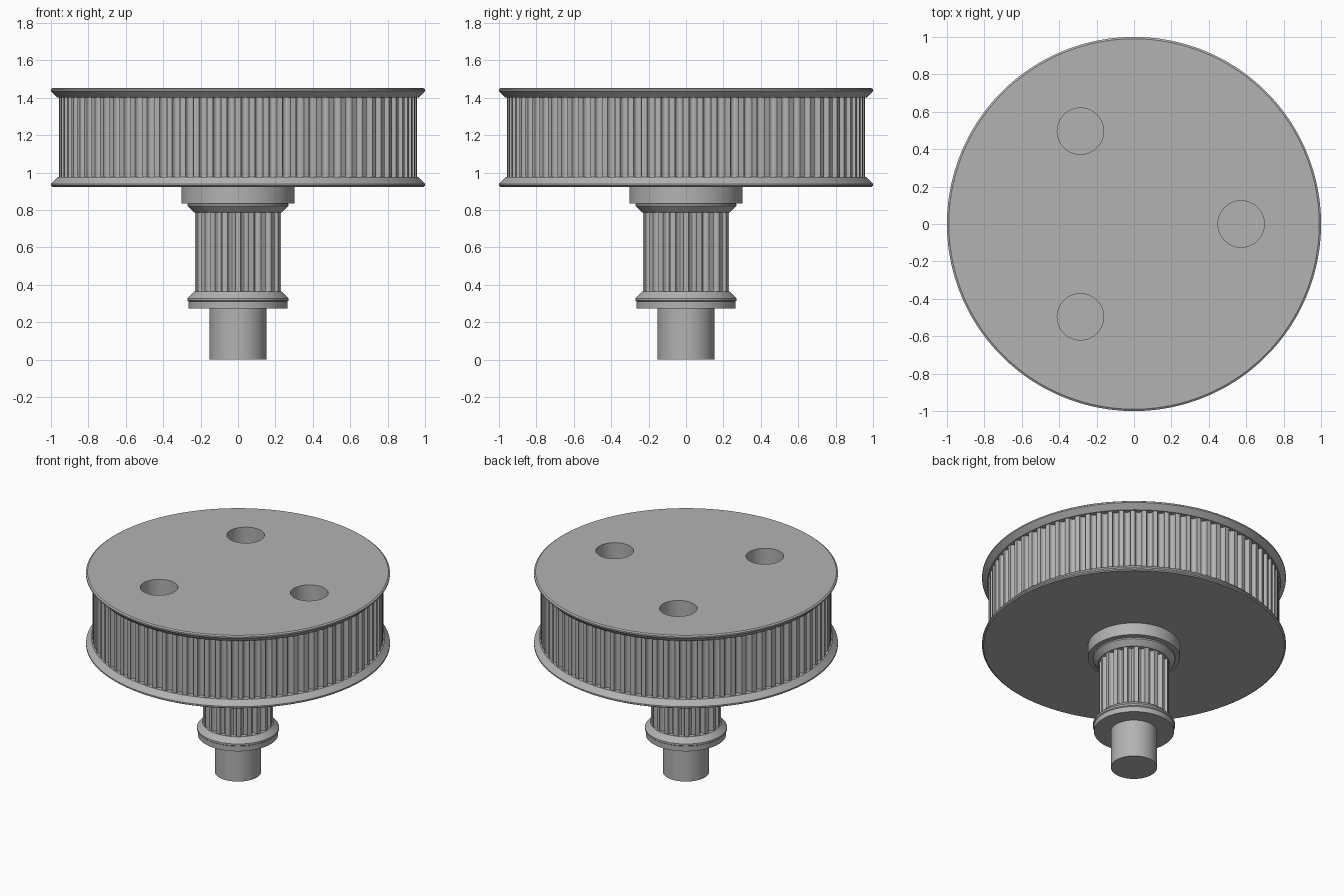
import bpy
import bmesh
from math import sin, cos, pi, radians

if "Cube" in bpy.data.objects:
    bpy.data.objects.remove(bpy.data.objects["Cube"], do_unlink=True)

grey = bpy.data.materials.new("machined grey")
grey.use_nodes = True
COLOUR = (0.45, 0.45, 0.45, 1)
grey.diffuse_color = COLOUR
grey.node_tree.nodes["Principled BSDF"].inputs["Base Color"].default_value = COLOUR


def tooth_pattern(teeth, depth, steps=8):
    """Angles and groove depths round a belt wheel, one tooth centred on +x."""
    pattern = []
    for i in range(teeth):
        for k in range(steps + 1):
            a = pi * k / steps
            turn = (i + 0.5 - 0.3 * cos(a)) / teeth
            pattern.append((2 * pi * turn, depth * sin(a)))
    return pattern


def plain_pattern(sides):
    return [(2 * pi * i / sides, 0) for i in range(sides)]


def lathe(name, profile, pattern):
    """Closed solid from (radius, z, grooved) rings, bottom to top."""
    bm = bmesh.new()
    rings = []
    for r, z, grooved in profile:
        rings.append([bm.verts.new(((r - d * grooved) * cos(a),
                                    (r - d * grooved) * sin(a), z))
                      for a, d in pattern])
    n = len(pattern)
    for low, high in zip(rings, rings[1:]):
        for i in range(n):
            j = (i + 1) % n
            bm.faces.new((low[i], low[j], high[j], high[i]))
    bm.faces.new(rings[0][::-1])
    bm.faces.new(rings[-1])
    mesh = bpy.data.meshes.new(name)
    bm.to_mesh(mesh)
    bm.free()
    mesh.materials.append(grey)
    obj = bpy.data.objects.new(name, mesh)
    bpy.context.collection.objects.link(obj)
    return obj


def activate(obj):
    bpy.ops.object.select_all(action='DESELECT')
    obj.select_set(True)
    bpy.context.view_layer.objects.active = obj


# Shaft and the hub between the two wheels
shaft = lathe("shaft", [(0.152, 0, 0), (0.152, 0.275, 0)], plain_pattern(96))
hub = lathe("hub", [(0.303, 0.835, 0), (0.303, 0.925, 0)], plain_pattern(128))

# Small belt wheel with bevelled flanges
small_wheel = lathe("small_wheel", [
    (0.264, 0.272, 0), (0.264, 0.31, 0), (0.27, 0.315, 0), (0.27, 0.328, 0),
    (0.235, 0.364, 0), (0.23, 0.364, 1),
    (0.23, 0.786, 1), (0.235, 0.786, 0),
    (0.27, 0.822, 0), (0.27, 0.832, 0), (0.264, 0.836, 0)],
    tooth_pattern(20, 0.028))

# Large belt wheel with bevelled flanges
large_wheel = lathe("large_wheel", [
    (0.99, 0.923, 0), (1.0, 0.93, 0), (1.0, 0.94, 0),
    (0.965, 0.976, 0), (0.957, 0.976, 1),
    (0.957, 1.401, 1), (0.965, 1.401, 0),
    (1.0, 1.436, 0), (1.0, 1.446, 0), (0.99, 1.453, 0)],
    tooth_pattern(80, 0.028))

# Three blind holes sunk into the top face
for i in range(3):
    cutter = lathe("hole_cutter", [(0.124, 1.02, 0), (0.124, 1.6, 0)], plain_pattern(64))
    angle = 2 * pi * i / 3
    cutter.location = (0.573 * cos(angle), 0.573 * sin(angle), 0)
    cutter.hide_render = True
    activate(large_wheel)
    cut = large_wheel.modifiers.new("hole", 'BOOLEAN')
    cut.operation = 'DIFFERENCE'
    cut.solver = 'EXACT'
    cut.object = cutter
    bpy.ops.object.modifier_apply(modifier=cut.name)
    bpy.data.objects.remove(cutter, do_unlink=True)

# Smooth round surfaces with crisp edges
for part in (shaft, hub, small_wheel, large_wheel):
    activate(part)
    bpy.ops.object.shade_smooth_by_angle(angle=radians(30))
